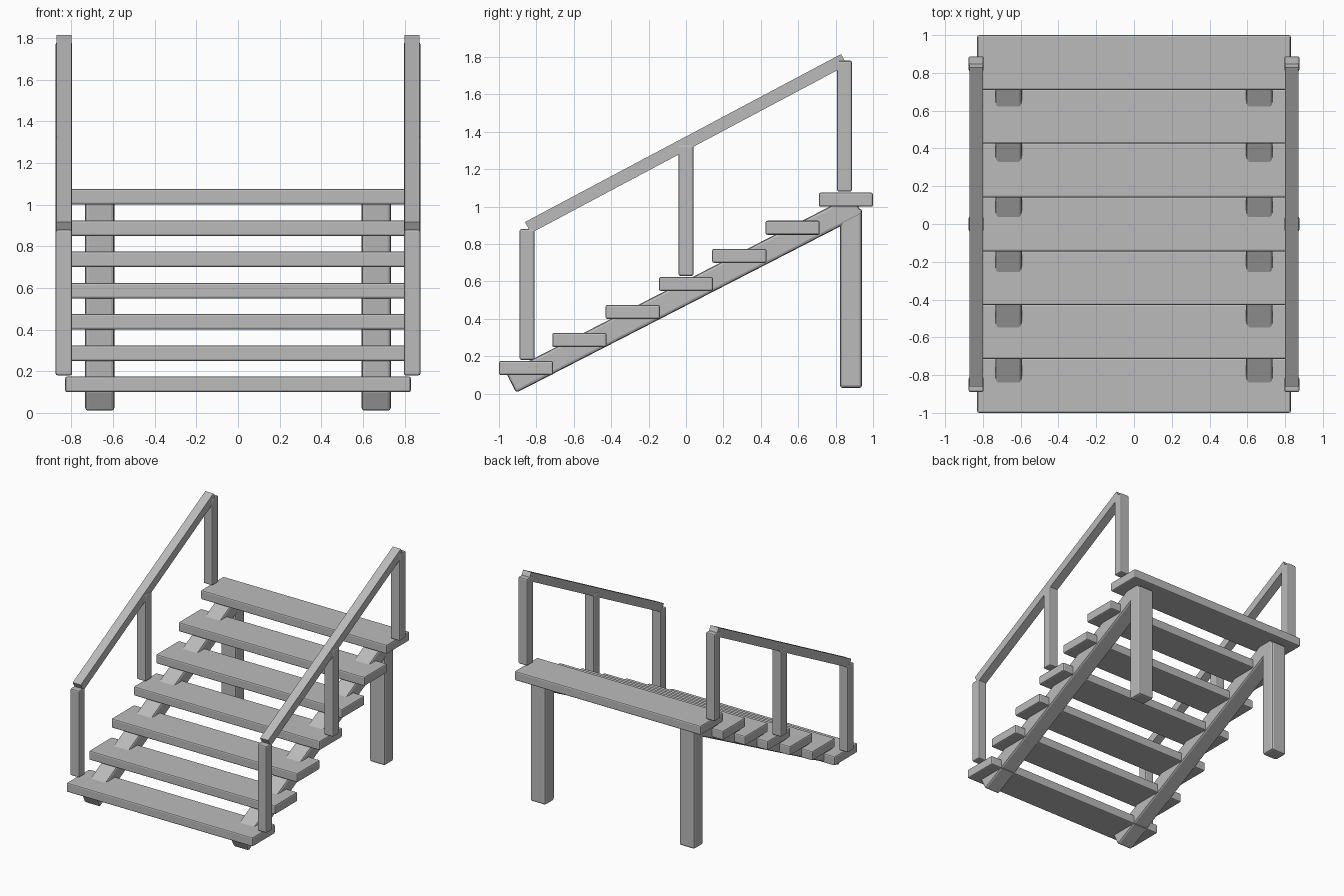
import bpy
import math

cube = bpy.data.objects.get("Cube")
if cube:
    bpy.data.objects.remove(cube, do_unlink=True)

GREY = (0.5, 0.5, 0.5, 1.0)
mat = bpy.data.materials.new("plain grey")
mat.use_nodes = True
mat.diffuse_color = GREY
mat.node_tree.nodes["Principled BSDF"].inputs["Base Color"].default_value = GREY


def beam(name, centre, size, tilt=0.0, bevel=0.01):
    """Box-shaped timber with chamfered edges, tilted about the x axis."""
    bpy.ops.mesh.primitive_cube_add(size=1, location=centre)
    ob = bpy.context.object
    ob.name = name
    ob.scale = size
    bpy.ops.object.transform_apply(location=False, rotation=False, scale=True)
    ob.rotation_euler.x = tilt
    ob.data.materials.append(mat)
    if bevel:
        mod = ob.modifiers.new("Chamfer", "BEVEL")
        mod.width = bevel
        mod.segments = 2
    return ob


def sloped(name, x, start, end, width, thickness, bevel):
    """Beam whose centre line runs between two (y, z) points."""
    dy, dz = end[0] - start[0], end[1] - start[1]
    centre = (x, (start[0] + end[0]) / 2, (start[1] + end[1]) / 2)
    return beam(name, centre, (width, math.hypot(dy, dz), thickness),
                math.atan2(dz, dy), bevel)


# Treads
STEPS, RUN, RISE = 7, 0.285, 0.15
for i in range(STEPS):
    beam(f"tread_{i + 1}", (0, (i - 3) * RUN, 0.137 + i * RISE), (1.66, 0.29, 0.075))

for side, s in (("left", 1), ("right", -1)):
    # Sloping supports and rear legs under the treads
    sloped(f"{side}_stringer", s * 0.664, (-0.935, 0.058), (0.917, 1.009), 0.14, 0.12, 0.015)
    beam(f"{side}_rear_leg", (s * 0.664, 0.882, 0.51), (0.136, 0.118, 0.96), bevel=0.015)

    # Handrail with three posts
    for part, y, base in (("front", -0.85, 0.18), ("middle", 0, 0.63), ("back", 0.848, 1.08)):
        beam(f"{side}_{part}_post", (s * 0.836, y, base + 0.35), (0.08, 0.08, 0.7))
    sloped(f"{side}_handrail", s * 0.836, (-0.845, 0.888), (0.845, 1.786), 0.072, 0.067, 0)
